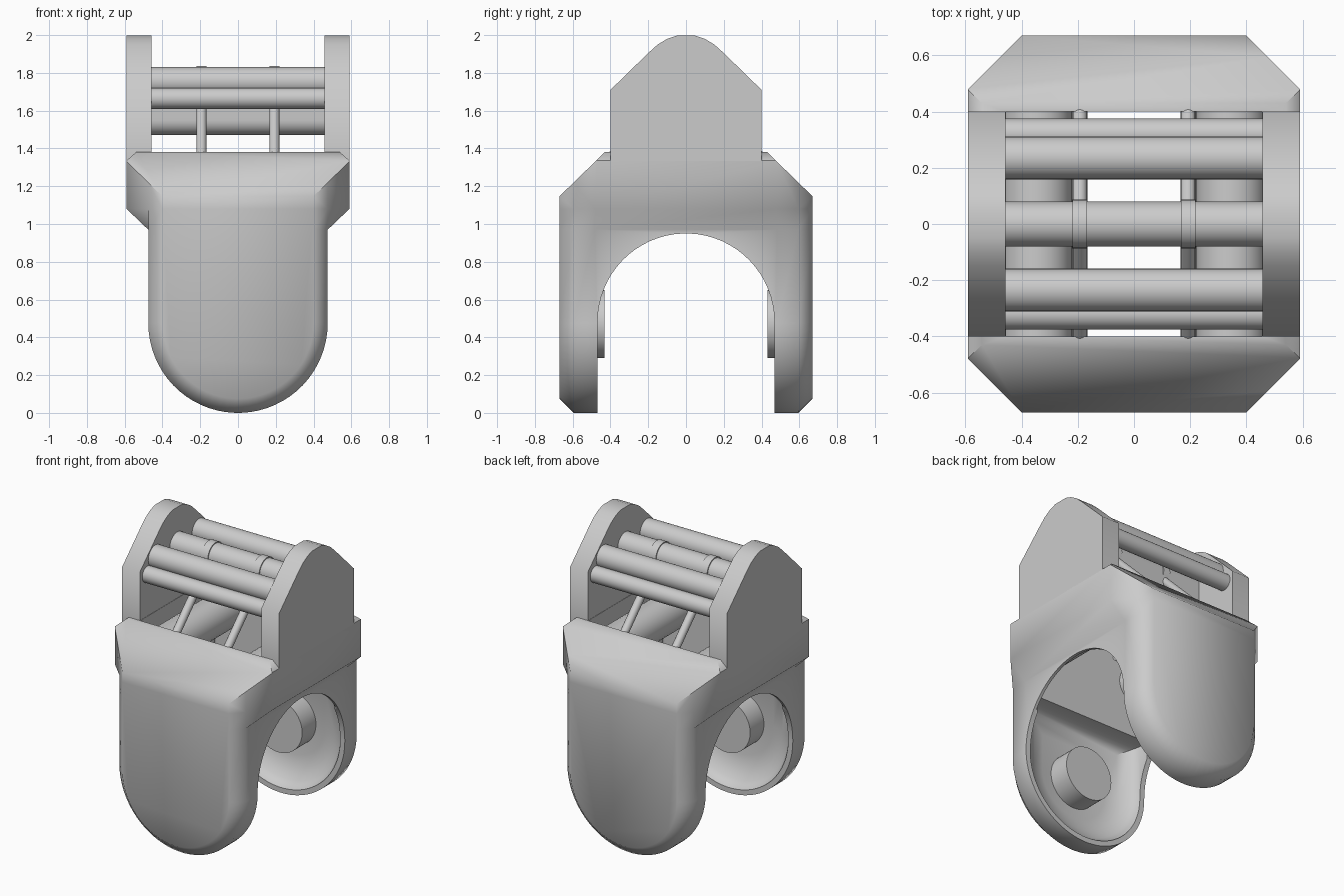
import bpy, bmesh, math
from math import sin, cos, pi
from mathutils import Vector

default = bpy.data.objects.get("Cube")
if default:
    bpy.data.objects.remove(default, do_unlink=True)


def make(name, bm):
    bmesh.ops.recalc_face_normals(bm, faces=bm.faces)
    mesh = bpy.data.meshes.new(name)
    bm.to_mesh(mesh)
    bm.free()
    obj = bpy.data.objects.new(name, mesh)
    bpy.context.collection.objects.link(obj)
    return obj


def loft(name, rings):
    """Skin a closed solid through rings with equal point counts."""
    bm = bmesh.new()
    loops = [[bm.verts.new(p) for p in ring] for ring in rings]
    n = len(loops[0])
    for a, b in zip(loops, loops[1:]):
        for i in range(n):
            j = (i + 1) % n
            bm.faces.new((a[i], a[j], b[j], b[i]))
    bm.faces.new(loops[0])
    bm.faces.new(loops[-1][::-1])
    return make(name, bm)


def prism(name, outline, axis, lo, hi):
    def place(p, d):
        q = list(p)
        q.insert(axis, d)
        return q
    return loft(name, [[place(p, d) for p in outline] for d in (lo, hi)])


def rod(name, start, end, radius, sides=32):
    start, end = Vector(start), Vector(end)
    turn = (end - start).to_track_quat('Z', 'Y')
    circle = [turn @ Vector((radius * cos(2 * pi * i / sides),
                             radius * sin(2 * pi * i / sides), 0)) for i in range(sides)]
    return loft(name, [[p + c for c in circle] for p in (start, end)])


def mirrored(half):
    return half + [(-u, v) for u, v in reversed(half)]


def arc(cu, cv, r, a0, a1, steps=16):
    return [(cu + r * cos(math.radians(a0 + (a1 - a0) * i / steps)),
             cv + r * sin(math.radians(a0 + (a1 - a0) * i / steps))) for i in range(steps + 1)]


def combine(obj, other, operation):
    mod = obj.modifiers.new(operation, 'BOOLEAN')
    mod.operation, mod.solver, mod.object = operation, 'EXACT', other
    bpy.context.view_layer.objects.active = obj
    bpy.ops.object.modifier_apply(modifier=mod.name)
    bpy.data.objects.remove(other, do_unlink=True)


parts = []

# Body: front silhouette with a bevelled rim on both outer faces
upper = [(0.475, 0.97), (0.59, 1.08), (0.59, 1.335), (0.54, 1.38)]
upper_in = [(0.40, 0.97), (0.40, 1.08), (0.40, 1.335), (0.40, 1.38)]
outer = mirrored(arc(0, 0.475, 0.475, -88, 0) + upper)
inset = mirrored(arc(0, 0.475, 0.40, -88, 0) + upper_in)
skirt_in = [(0.475, 0.97), (0.475, 1.08), (0.475, 1.335), (0.475, 1.38)]
shoulder = mirrored(arc(0, 0.475, 0.475, -88, 0) + skirt_in)
stations = [(inset, -0.67), (shoulder, -0.595), (outer, -0.48),
            (outer, 0.48), (shoulder, 0.595), (inset, 0.67)]
body = loft("fork_body", [[(x, y, z) for x, z in ring] for ring, y in stations])

# Sloped upper shoulders
slopes = mirrored([(0.8, -0.2), (0.8, 1.02), (0.43, 1.38), (0.43, 1.6)])
combine(body, prism("slope_helper", slopes, 0, -1, 1), 'INTERSECT')

# Arch between the two legs
arch = mirrored([(0.468, -0.2)] + arc(0, 0.482, 0.468, 0, 88))
combine(body, prism("arch_cutter", arch, 0, -1, 1), 'DIFFERENCE')

# Open well between the cheeks
well = mirrored([(0.455, -0.40), (0.455, 0.40)])
combine(body, prism("well_cutter", well, 2, 0.6, 1.6), 'DIFFERENCE')

# Dished recess inside each leg
for side in (-1, 1):
    rings = []
    for y, r, top in ((0.40, 0.44, 0.84), (0.475, 0.44, 0.84), (0.52, 0.40, 0.82),
                      (0.56, 0.33, 0.78), (0.58, 0.25, 0.72)):
        dish = mirrored(arc(0, 0.475, r, -88, 0) + [(r, top)])
        rings.append([(x, side * y, z) for x, z in dish])
    combine(body, loft("dish_cutter", rings), 'DIFFERENCE')
parts.append(body)

# Cheek plates with a rounded peak
peak = [(0.40, 1.33), (0.40, 1.71), (0.20, 1.905), (0.15, 1.95), (0.10, 1.98), (0.05, 1.997)]
for side, label in ((-1, "right"), (1, "left")):
    parts.append(prism(label + "_cheek", mirrored(peak), 0, *sorted((side * 0.457, side * 0.59))))

# Cross rails between the cheeks
for side, label in ((-1, "front"), (1, "back")):
    for kind, y, z, r in (("thick", 0.235, 1.755, 0.076), ("thin", 0.32, 1.665, 0.055)):
        parts.append(rod(f"{label}_{kind}_rail", (-0.47, side * y, z), (0.47, side * y, z), r))

# Deep centre beam with rounded top and bottom
beam = arc(0, 1.75, 0.08, 0, 180) + arc(0, 1.55, 0.08, 180, 360)
parts.append(prism("centre_beam", beam, 0, -0.47, 0.47))

for sx, lr in ((-1, "right"), (1, "left")):
    x = sx * 0.193
    # Collar on the beam
    parts.append(rod(lr + "_collar", (x - 0.026, 0, 1.75), (x + 0.026, 0, 1.75), 0.087))
    # Pin running front to back inside the well
    parts.append(rod(lr + "_inner_pin", (sx * 0.345, -0.42, 1.2), (sx * 0.345, 0.42, 1.2), 0.125))
    # Slanted struts
    for sy, fb in ((-1, "front"), (1, "back")):
        parts.append(rod(f"{fb}_{lr}_strut", (x, 0, 1.75), (x, sy * 0.41, 1.34), 0.027, 12))

# Round bosses inside the legs
for sy, fb in ((-1, "front"), (1, "back")):
    parts.append(rod(fb + "_boss", (0, sy * 0.432, 0.47), (0, sy * 0.60, 0.47), 0.18, 40))

# Smooth shading with sharp corners kept
bpy.ops.object.select_all(action='DESELECT')
for obj in parts:
    obj.select_set(True)
bpy.context.view_layer.objects.active = body
bpy.ops.object.shade_smooth_by_angle(angle=math.radians(47))
